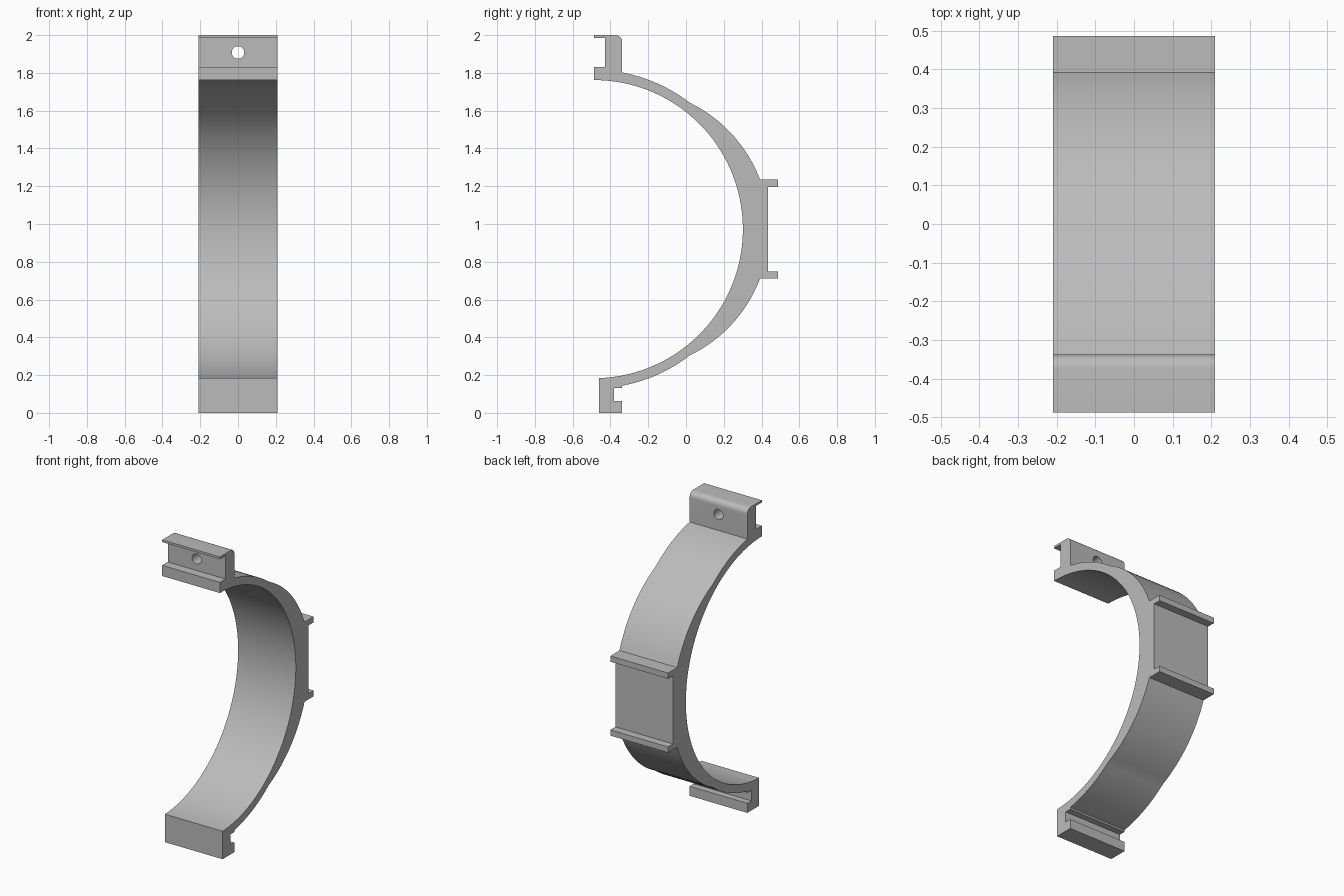
import bpy
import bmesh
from math import sin, cos, atan2, hypot, radians
from mathutils import Matrix

if "Cube" in bpy.data.objects:
    bpy.data.objects.remove(bpy.data.objects["Cube"])

HALF_WIDTH = 0.21
MID_Z = 0.973
RING = (-0.488, MID_Z)      # centre of the thin ring
PAD = (-0.31, MID_Z)        # centre of the thickened back


def arc(centre, start, end, steps):
    """Points from start to end around centre, blending the radius."""
    (cy, cz) = centre
    a0, a1 = (atan2(p[1] - cz, p[0] - cy) for p in (start, end))
    r0, r1 = (hypot(p[0] - cy, p[1] - cz) for p in (start, end))
    points = []
    for i in range(steps + 1):
        t = i / steps
        a, r = a0 + (a1 - a0) * t, r0 + (r1 - r0) * t
        points.append((cy + r * cos(a), cz + r * sin(a)))
    return points


def flip(points):
    """Mirror a profile run about the middle height."""
    return [(y, 2 * MID_Z - z) for y, z in reversed(points)]


# Upper half of the outer curve: thin ring, thick pad, rail lip
shoulder = arc(RING, (-0.338, 1.802), (0.02, 1.642), 14)
shoulder += arc(PAD, (0.02, 1.642), (0.392, 1.235), 18)[1:]
shoulder += [(0.486, 1.235), (0.486, 1.197), (0.435, 1.197)]

# Channel flange at the top with one rounded corner
top_flange = [(-0.488, 1.762), (-0.488, 1.832), (-0.43, 1.832),
              (-0.43, 1.985), (-0.488, 1.985), (-0.488, 2)]
top_flange += arc((-0.374, 1.964), (-0.374, 2), (-0.338, 1.964), 8)

# Notched foot at the bottom
foot = [(-0.338, 0.132), (-0.38, 0.132), (-0.38, 0.063),
        (-0.338, 0.063), (-0.338, 0), (-0.46, 0)]

inner = arc(RING, (-0.46, 0.184), (-0.488, 1.762), 64)[:-1]
profile = top_flange + shoulder + flip(shoulder) + foot + inner

# Extrude the profile across the width
bm = bmesh.new()
face = bm.faces.new([bm.verts.new((-HALF_WIDTH, y, z)) for y, z in profile])
grown = bmesh.ops.extrude_face_region(bm, geom=[face], use_keep_orig=True)
moved = [v for v in grown["geom"] if isinstance(v, bmesh.types.BMVert)]
bmesh.ops.translate(bm, verts=moved, vec=(2 * HALF_WIDTH, 0, 0))
bmesh.ops.recalc_face_normals(bm, faces=bm.faces)
mesh = bpy.data.meshes.new("clamp_bracket")
bm.to_mesh(mesh)
bm.free()
bracket = bpy.data.objects.new("clamp_bracket", mesh)
bpy.context.collection.objects.link(bracket)

# Screw hole through the top flange
bm = bmesh.new()
bmesh.ops.create_cone(bm, cap_ends=True, segments=32, radius1=0.033,
                      radius2=0.033, depth=0.3,
                      matrix=Matrix.Translation((0, -0.385, 1.908))
                      @ Matrix.Rotation(radians(90), 4, "X"))
cut_mesh = bpy.data.meshes.new("screw_hole_cutter")
bm.to_mesh(cut_mesh)
bm.free()
cutter = bpy.data.objects.new("screw_hole_cutter", cut_mesh)
cutter.hide_render = True
bpy.context.collection.objects.link(cutter)

hole = bracket.modifiers.new("screw_hole", "BOOLEAN")
hole.operation = "DIFFERENCE"
hole.solver = "EXACT"
hole.object = cutter

bpy.ops.object.select_all(action="DESELECT")
bracket.select_set(True)
bpy.context.view_layer.objects.active = bracket
bpy.ops.object.modifier_apply(modifier=hole.name)
bpy.data.objects.remove(cutter)

# Plain grey finish
grey = bpy.data.materials.new("plain_grey")
grey.use_nodes = True
colour = (0.5, 0.5, 0.5, 1)
grey.diffuse_color = colour
grey.node_tree.nodes["Principled BSDF"].inputs["Base Color"].default_value = colour
bracket.data.materials.clear()
bracket.data.materials.append(grey)

bpy.ops.object.shade_smooth_by_angle(angle=radians(30))
